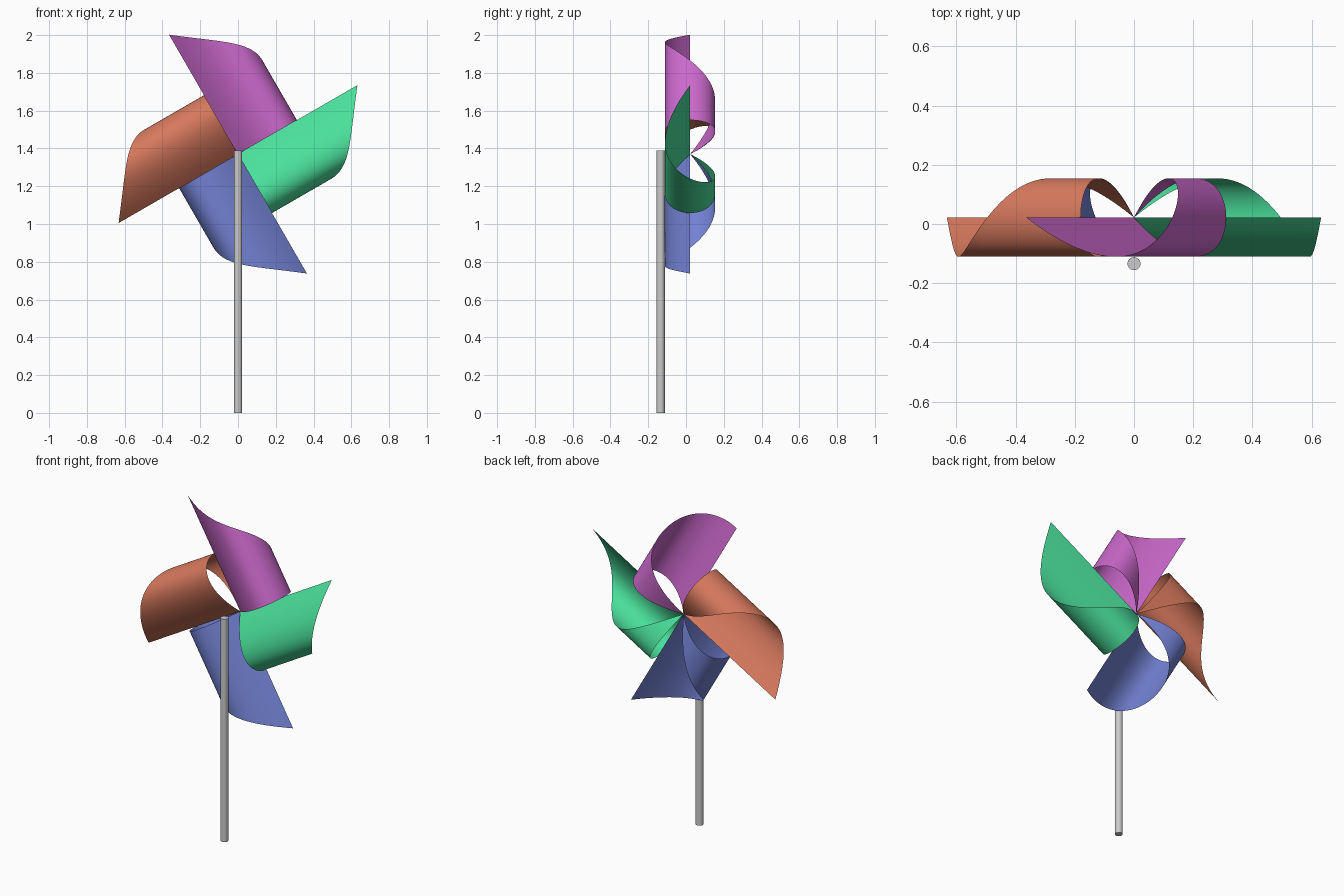
import bpy, bmesh, math

if "Cube" in bpy.data.objects:
    bpy.data.objects.remove(bpy.data.objects["Cube"])

HUB_Z = 1.37      # hub height
HUB_Y = 0.022     # depth of the flat blade edge
LENGTH = 0.73     # hub to blade tip
N, M = 48, 8      # steps around the curl, steps along the blade


def material(name, rgb):
    m = bpy.data.materials.new(name)
    m.diffuse_color = (*rgb, 1)
    m.use_nodes = True
    m.node_tree.nodes["Principled BSDF"].inputs["Base Color"].default_value = m.diffuse_color
    return m


def curl(t):
    # teardrop loop leaving the hub and curling back to it: (sideways, depth)
    s = t * (1 - t)
    return 3 * 0.48 * s, 3 * 0.459 * s * (2 * t - 1)


def smooth(obj):
    bpy.ops.object.select_all(action='DESELECT')
    obj.select_set(True)
    bpy.context.view_layer.objects.active = obj
    bpy.ops.object.shade_smooth_by_angle(angle=math.radians(40))


def blade(name, angle, rgb):
    # triangular paper sheet rolled about its straight edge
    profile = [curl(i / N) for i in range(N + 1)]
    arc = [0]
    for a, b in zip(profile, profile[1:]):
        arc.append(arc[-1] + math.dist(a, b))
    c, s = math.cos(angle), math.sin(angle)
    bm = bmesh.new()
    rows = []
    for i, (v, d) in enumerate(profile):
        reach = LENGTH * (1 - 0.5 * (i / N + arc[i] / arc[-1]))
        row = []
        for j in range(M + 1 if i < N else 1):
            u = reach * j / M
            row.append(bm.verts.new((u * c + v * s, HUB_Y + d, HUB_Z + u * s - v * c)))
        rows.append(row)
    for i in range(N):
        for j in range(M):
            a, b = rows[i], rows[i + 1]
            if i < N - 1:
                bm.faces.new((a[j], b[j], b[j + 1], a[j + 1]))
            else:
                bm.faces.new((a[j], b[0], a[j + 1]))
    me = bpy.data.meshes.new(name)
    bm.to_mesh(me)
    bm.free()
    me.materials.append(material(name + "_paper", rgb))
    obj = bpy.data.objects.new(name, me)
    bpy.context.collection.objects.link(obj)
    smooth(obj)


# four curled blades
for k, (name, rgb) in enumerate([
        ("green_blade", (0.07, 0.75, 0.33)),
        ("purple_blade", (0.60, 0.14, 0.60)),
        ("orange_blade", (0.68, 0.19, 0.11)),
        ("blue_blade", (0.17, 0.22, 0.65))]):
    blade(name, math.radians(30 + 90 * k), rgb)

# stick in front of the blades
bpy.ops.mesh.primitive_cylinder_add(vertices=32, radius=0.022, depth=1.39,
                                    location=(0, -0.134, 0.695))
stick = bpy.context.object
stick.name = "stick"
smooth(stick)
